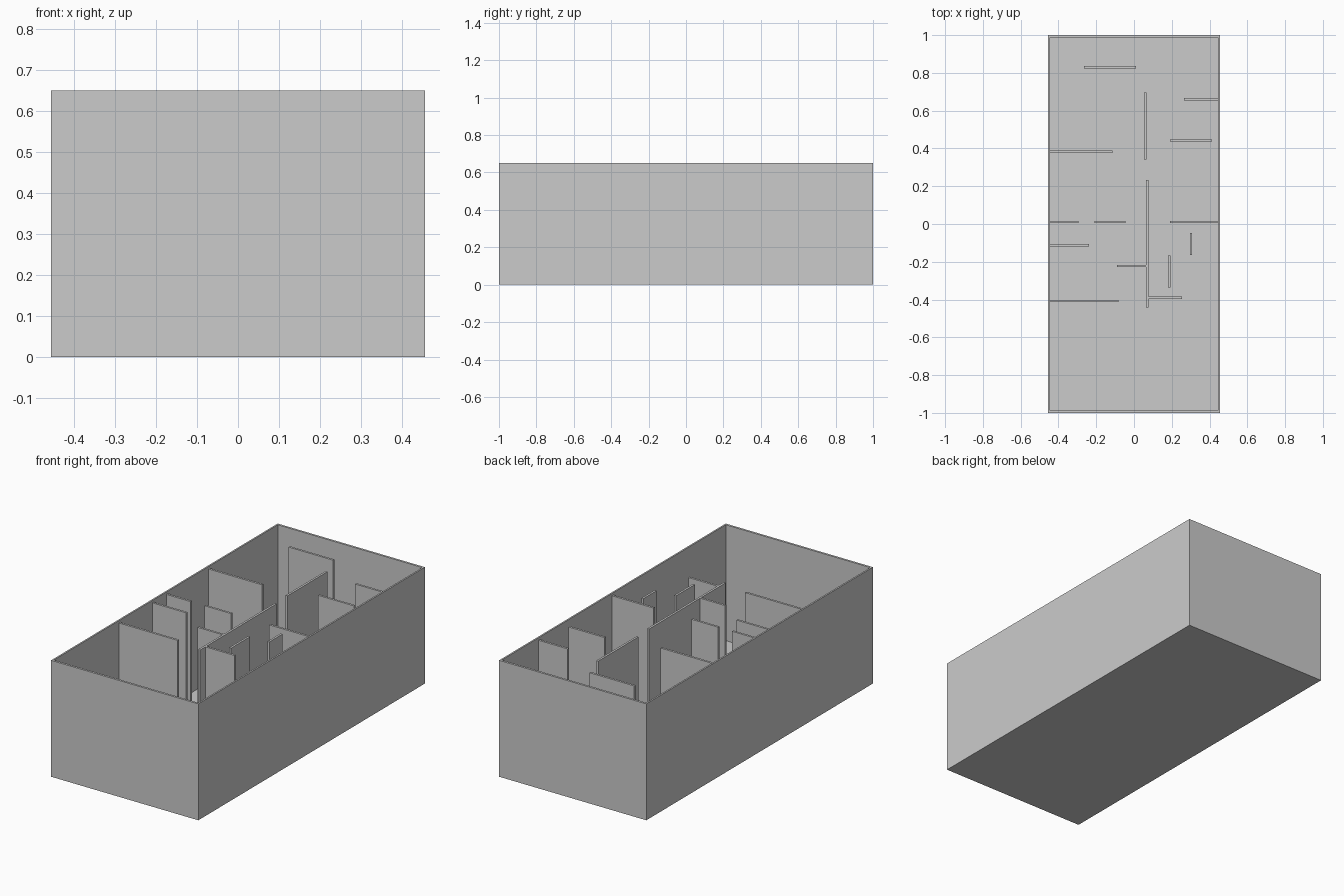
import bpy, bmesh
from mathutils import Matrix, Vector

if "Cube" in bpy.data.objects:
    bpy.data.objects.remove(bpy.data.objects["Cube"])

FLOOR, TOP, INNER_TOP, T = 0.003, 0.65, 0.637, 0.012
HX, SIDE = 0.455, 0.009


def box(name, x0, x1, y0, y1, z0, z1):
    bm = bmesh.new()
    size = Matrix.Diagonal((x1 - x0, y1 - y0, z1 - z0, 1))
    centre = Vector((x0 + x1, y0 + y1, z0 + z1)) / 2
    bmesh.ops.create_cube(bm, size=1, matrix=Matrix.Translation(centre) @ size)
    mesh = bpy.data.meshes.new(name)
    bm.to_mesh(mesh)
    bm.free()
    obj = bpy.data.objects.new(name, mesh)
    bpy.context.collection.objects.link(obj)
    return obj


# Floor slab and outer shell
box("floor", -HX, HX, -1, 1, 0, FLOOR)
box("left_wall", -HX, -HX + SIDE, -1, 1, FLOOR, TOP)
box("right_wall", HX - SIDE, HX, -1, 1, FLOOR, TOP)
box("front_wall", -HX + SIDE, HX - SIDE, -1, -1 + T, FLOOR, TOP)
box("back_wall", -HX + SIDE, HX - SIDE, 1 - T, 1, FLOOR, TOP)

# Partitions running across: y, x start, x end
L, R = -HX + SIDE, HX - SIDE
across = [
    (0.83, -0.265, 0.01), (0.66, 0.265, R), (0.442, 0.19, 0.412),
    (0.382, L, -0.115), (0.01, L, -0.295), (0.01, -0.21, -0.045),
    (0.01, 0.19, R), (-0.113, L, -0.237), (-0.222, -0.09, 0.064),
    (-0.408, L, -0.083), (-0.391, 0.076, 0.255),
]
for i, (y, x0, x1) in enumerate(across, 1):
    box(f"cross_partition_{i}", x0, x1, y - T / 2, y + T / 2, FLOOR, INNER_TOP)

# Partitions running lengthwise: x, y start, y end
along = [
    (0.06, 0.342, 0.697), (0.07, -0.442, 0.233),
    (0.302, -0.163, -0.048), (0.186, -0.335, -0.168),
]
for i, (x, y0, y1) in enumerate(along, 1):
    box(f"long_partition_{i}", x - T / 2, x + T / 2, y0, y1, FLOOR, INNER_TOP)
